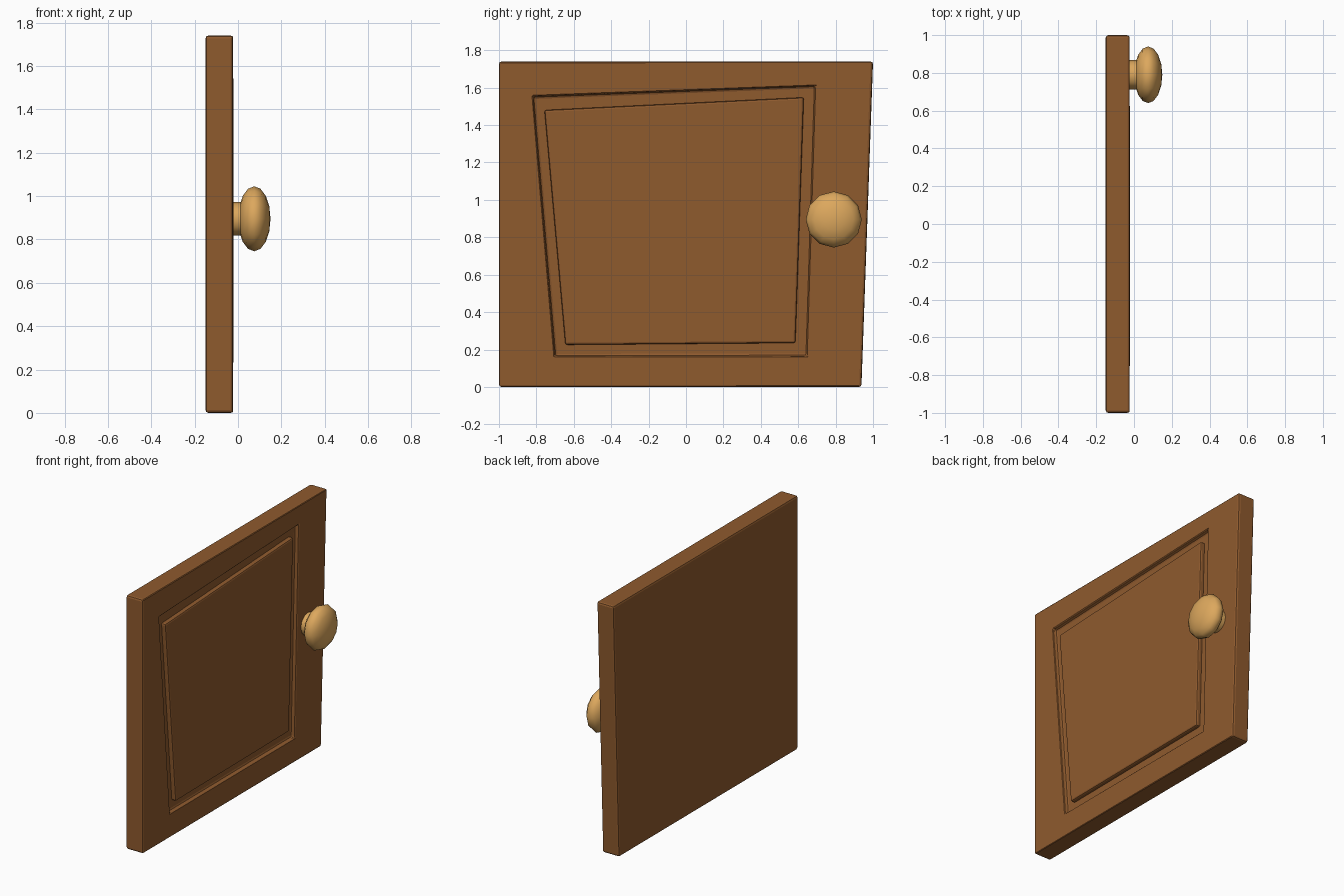
import bpy, bmesh, math
from mathutils import Matrix

if "Cube" in bpy.data.objects:
    bpy.data.objects.remove(bpy.data.objects["Cube"])


def material(name, rgb):
    m = bpy.data.materials.new(name)
    m.diffuse_color = (*rgb, 1)
    m.use_nodes = True
    m.node_tree.nodes["Principled BSDF"].inputs["Base Color"].default_value = m.diffuse_color
    return m


wood = material("brown wood", (0.275, 0.103, 0.027))
dark = material("dark groove wood", (0.165, 0.065, 0.018))
brass = material("brass", (0.72, 0.39, 0.11))


def ring_solid(name, rings, mats, bevel, dark_band=None):
    """Skin a stack of (x, four y-z corners) rings and cap both ends."""
    bm = bmesh.new()
    loops = [[bm.verts.new((x, y, z)) for y, z in pts] for x, pts in rings]
    for i, (a, b) in enumerate(zip(loops, loops[1:])):
        for k in range(4):
            j = (k + 1) % 4
            f = bm.faces.new((a[k], a[j], b[j], b[k]))
            f.material_index = int(i == dark_band)
    bm.faces.new(loops[0][::-1])
    last = bm.faces.new(loops[-1])
    last.material_index = int(dark_band is not None)
    bmesh.ops.recalc_face_normals(bm, faces=bm.faces)
    me = bpy.data.meshes.new(name)
    bm.to_mesh(me)
    bm.free()
    for m in mats:
        me.materials.append(m)
    ob = bpy.data.objects.new(name, me)
    bpy.context.collection.objects.link(ob)
    mod = ob.modifiers.new("soft edges", "BEVEL")
    mod.width, mod.segments = bevel, 2
    mod.limit_method = "ANGLE"
    return ob


# crooked outlines as (y, z)
outer = [(-1, 0), (0.938, 0), (1, 1.74), (-1, 1.74)]
recess = [(-0.70, 0.163), (0.645, 0.166), (0.69, 1.61), (-0.818, 1.553)]
raised = [(-0.645, 0.225), (0.585, 0.235), (0.63, 1.548), (-0.757, 1.48)]

# door slab with a recess whose floor is dark
ring_solid("door_frame",
           [(-0.15, outer), (-0.023, outer), (-0.023, recess), (-0.05, recess)],
           [wood, dark], 0.014)
# raised centre panel
ring_solid("raised_panel", [(-0.06, raised), (-0.02, raised)], [wood], 0.011)


def finish(bm, name):
    bmesh.ops.rotate(bm, verts=bm.verts, matrix=Matrix.Rotation(math.pi / 2, 3, "Y"))
    me = bpy.data.meshes.new(name)
    bm.to_mesh(me)
    bm.free()
    me.materials.append(brass)
    for p in me.polygons:
        p.use_smooth = len(p.vertices) <= 4
    ob = bpy.data.objects.new(name, me)
    bpy.context.collection.objects.link(ob)
    return ob


# flattened low-poly knob on a short stem
bm = bmesh.new()
bmesh.ops.create_uvsphere(bm, u_segments=12, v_segments=8, radius=0.15)
bmesh.ops.scale(bm, vec=(1, 1, 0.5), verts=bm.verts)
finish(bm, "knob").location = (0.075, 0.79, 0.895)
bm = bmesh.new()
bmesh.ops.create_cone(bm, cap_ends=True, segments=12, radius1=0.077, radius2=0.077, depth=0.08)
finish(bm, "knob_stem").location = (0.0, 0.79, 0.895)
